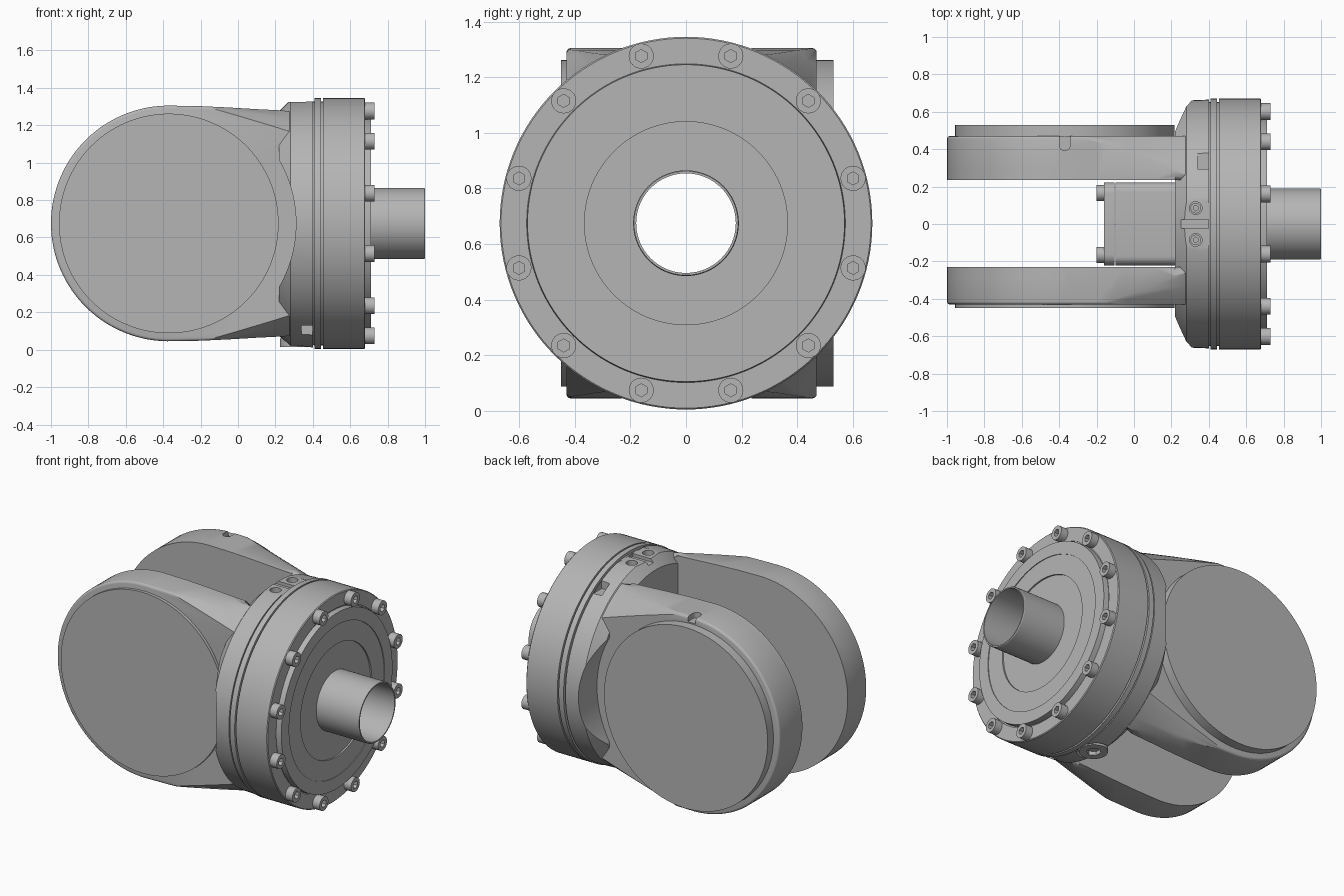
import bpy, bmesh, math
from mathutils import Vector

cube = bpy.data.objects.get("Cube")
if cube:
    bpy.data.objects.remove(cube)

ZC = 0.675            # height of the main axis
FORK_X = -0.37        # centre of the fork discs

metal = bpy.data.materials.new("light grey metal")
metal.use_nodes = True
GREY = (0.46, 0.46, 0.46, 1)
metal.diffuse_color = GREY
metal.node_tree.nodes["Principled BSDF"].inputs["Base Color"].default_value = GREY


def finish(name, bm):
    bmesh.ops.remove_doubles(bm, verts=bm.verts, dist=1e-5)
    bmesh.ops.recalc_face_normals(bm, faces=bm.faces)
    me = bpy.data.meshes.new(name)
    bm.to_mesh(me)
    bm.free()
    me.materials.append(metal)
    ob = bpy.data.objects.new(name, me)
    bpy.context.collection.objects.link(ob)
    return ob


def activate(ob):
    bpy.ops.object.select_all(action='DESELECT')
    ob.select_set(True)
    bpy.context.view_layer.objects.active = ob


def smooth(ob, angle=30):
    activate(ob)
    bpy.ops.object.shade_smooth_by_angle(angle=math.radians(angle))


def boolean(ob, cutter, op='DIFFERENCE'):
    cutter.hide_render = True
    mod = ob.modifiers.new("cut", 'BOOLEAN')
    mod.object, mod.operation, mod.solver = cutter, op, 'EXACT'
    activate(ob)
    bpy.ops.object.modifier_apply(modifier=mod.name)
    bpy.data.objects.remove(cutter)


def lathe(name, profile, n=96):
    """Spin a closed (x, radius) outline around the main axis."""
    bm = bmesh.new()
    rings = []
    for i in range(n):
        a = 2 * math.pi * i / n
        rings.append([bm.verts.new((x, r * math.cos(a), ZC + r * math.sin(a))) for x, r in profile])
    m = len(profile)
    for i in range(n):
        a, b = rings[i], rings[(i + 1) % n]
        for j in range(m):
            k = (j + 1) % m
            if profile[j][1] or profile[k][1]:
                bm.faces.new((a[j], a[k], b[k], b[j]))
    return finish(name, bm)


def cylinder(name, start, axis, depth, r, n=48):
    bm = bmesh.new()
    bmesh.ops.create_cone(bm, cap_ends=True, segments=n, radius1=r, radius2=r, depth=depth)
    bmesh.ops.translate(bm, verts=bm.verts, vec=(0, 0, depth / 2))
    q = Vector(axis).to_track_quat('Z', 'Y')
    for v in bm.verts:
        v.co = q @ v.co + Vector(start)
    return finish(name, bm)


def box(name, lo, hi, bevel=0, long_axis=None):
    bm = bmesh.new()
    bmesh.ops.create_cube(bm, size=1)
    for v in bm.verts:
        v.co = Vector([lo[i] + (v.co[i] + 0.5) * (hi[i] - lo[i]) for i in range(3)])
    if bevel:
        edges = [e for e in bm.edges if long_axis is None
                 or abs(e.verts[0].co[long_axis] - e.verts[1].co[long_axis]) > 1e-4]
        bmesh.ops.bevel(bm, geom=edges, offset=bevel, segments=6, profile=0.5, affect='EDGES')
    return finish(name, bm)


def socket_screw(name, start, axis, depth, r):
    """Round head with a hexagonal socket in its outer face."""
    ob = cylinder(name, start, axis, depth, r, 32)
    top = Vector(start) + Vector(axis).normalized() * depth * 0.45
    boolean(ob, cylinder("socket_cutter", top, axis, depth, r * 0.52, 6))
    smooth(ob)
    return ob


# Hub: chamfered back, two seam grooves, stepped front face
hub = lathe("hub", [
    (0.22, 0.185), (0.22, 0.60), (0.28, 0.66), (0.40, 0.665),
    (0.40, 0.652), (0.41, 0.652), (0.41, 0.67), (0.445, 0.67),
    (0.445, 0.652), (0.455, 0.652), (0.455, 0.67), (0.675, 0.67),
    (0.68, 0.665), (0.68, 0.58), (0.675, 0.58), (0.675, 0.573), (0.71, 0.57),
    (0.71, 0.49), (0.705, 0.49), (0.705, 0.365), (0.695, 0.365), (0.695, 0.185)], 128)

# Side pockets that clear the fork discs
for y, s in ((0.47, 1), (-0.43, -1)):
    boolean(hub, cylinder("pocket_cutter", (FORK_X, y, ZC), (0, s, 0), 0.4, 0.68, 128))

# Flat pad, groove and screw holes on top of the hub
boolean(hub, box("pad_cutter", (0.2, -0.13, 1.325), (0.4, 0.13, 1.4)))
boolean(hub, box("groove_cutter", (0.2, -0.025, 1.305), (0.398, 0.025, 1.4)))
for s in (-1, 1):
    boolean(hub, cylinder("hole_cutter", (0.33, s * 0.085, 1.27), (0, 0, 1), 0.1, 0.034, 32))
    socket_screw("top_screw", (0.33, s * 0.085, 1.265), (0, 0, 1), 0.03, 0.028)
    # Window notches on opposite sides of the rim
    y, z = s * 0.34, ZC + s * 0.575
    boolean(hub, box("notch_cutter", (0.34, y - 0.045, z - 0.03), (0.399, y + 0.045, z + 0.03)))

# Spot face and plug under the hub
boolean(hub, cylinder("spot_cutter", (0.31, 0, 0.045), (0, 0, -1), 0.1, 0.1))
smooth(hub)
socket_screw("bottom_plug", (0.31, 0, 0.06), (0, 0, -1), 0.045, 0.085)

# Hollow shaft
smooth(lathe("hollow_shaft", [(-0.1, 0.179), (-0.1, 0.19), (0.995, 0.19), (1.0, 0.187), (1.0, 0.179)]))

# Ring of flange screws
first = None
for i in range(12):
    a = math.radians(15 + 30 * i)
    pos = (0.68, 0.622 * math.cos(a), ZC + 0.622 * math.sin(a))
    if first is None:
        first, origin = socket_screw("flange_screw", pos, (1, 0, 0), 0.05, 0.045), Vector(pos)
    else:
        dup = bpy.data.objects.new("flange_screw", first.data)
        dup.location = Vector(pos) - origin
        bpy.context.collection.objects.link(dup)


def fork(name, inner, outer):
    """Side plate: round end, arm narrowing into the hub."""
    arc = [math.radians(88 + 184 * i / 64) for i in range(65)]
    outline = [(FORK_X + 0.63 * math.cos(a), 0.63 * math.sin(a)) for a in arc]
    arm = [(-0.2, 0.627), (-0.05, 0.62), (0.1, 0.611), (0.22, 0.605), (0.3, 0.605)]
    outline = [(x, h) for x, h in reversed(arm)] + outline + [(x, -h) for x, h in arm]
    bm = bmesh.new()
    caps = [[bm.verts.new((x, y, ZC + h)) for x, h in outline] for y in (inner, outer)]
    for cap in caps:
        bm.faces.new(cap)
    n = len(outline)
    for i in range(n):
        j = (i + 1) % n
        bm.faces.new((caps[0][i], caps[0][j], caps[1][j], caps[1][i]))
    for y, size, seg in ((inner, 0.055, 5), (outer, 0.015, 3)):
        edges = [e for e in bm.edges if all(abs(v.co.y - y) < 1e-5 and v.co.x < 0.31 for v in e.verts)
                 and not all(v.co.x > 0.29 for v in e.verts)]
        bmesh.ops.bevel(bm, geom=edges, offset=size, segments=seg, profile=0.5, affect='EDGES')
    ob = finish(name, bm)
    envelope = lathe("envelope", [(-1.2, 0), (-1.2, 0.95), (-0.35, 0.80), (-0.04, 0.728),
                                  (0.27, 0.655), (0.35, 0.655), (0.35, 0)], 128)
    boolean(ob, envelope, 'INTERSECT')
    return ob


left_fork = fork("back_fork", 0.235, 0.47)
right_fork = fork("front_fork", -0.23, -0.43)

# Slot in the top of the back fork
boolean(left_fork, box("slot_cutter", (FORK_X - 0.028, 0.42, 1.27), (FORK_X + 0.028, 0.6, 1.4)))
boolean(left_fork, cylinder("slot_end_cutter", (FORK_X, 0.42, 1.27), (0, 0, 1), 0.2, 0.028, 24))
for ob in (left_fork, right_fork):
    smooth(ob, 35)

# Round covers on the outer fork faces
smooth(cylinder("back_cover", (FORK_X, 0.46, ZC), (0, 1, 0), 0.07, 0.587, 128))
smooth(cylinder("front_cover", (FORK_X, -0.42, ZC), (0, -1, 0), 0.03, 0.587, 128))

# Rear housing and its end plate between the forks
H = 0.222
for name, x0, x1, r in (("rear_housing", -0.10, 0.24, 0.05), ("end_plate", -0.16, -0.105, 0.06)):
    ob = box(name, (x0, -H, ZC - H), (x1, H, ZC + H), r, 0)
    boolean(ob, cylinder("bore_cutter", (-0.5, 0, ZC), (1, 0, 0), 1.0, 0.18, 96))
    smooth(ob)
for sy in (-1, 1):
    for sz in (-1, 1):
        socket_screw("plate_screw", (-0.155, sy * 0.165, ZC + sz * 0.165), (-1, 0, 0), 0.045, 0.043)
